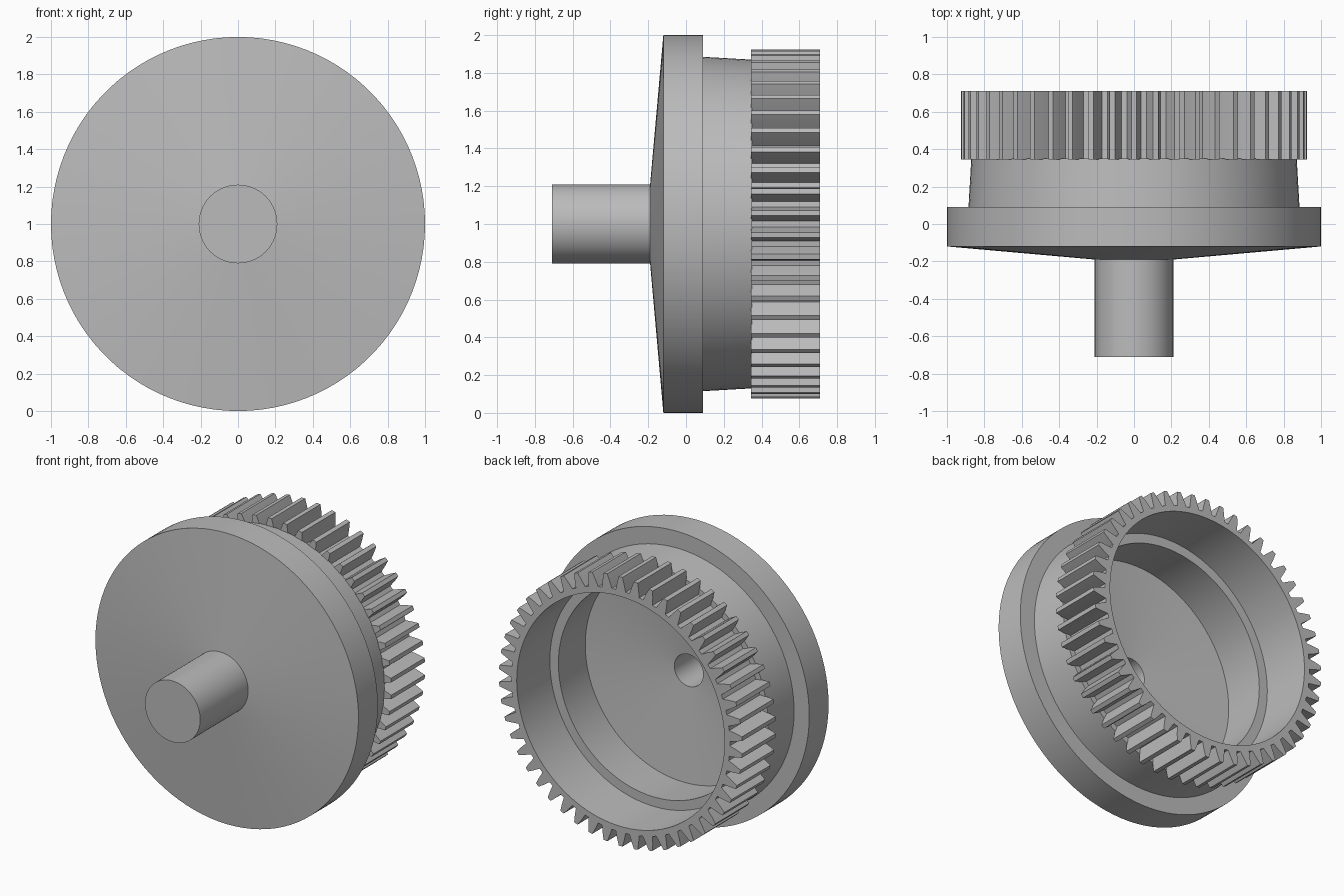
import bpy, bmesh
from math import radians, sin, cos, tau
from mathutils import Vector, Matrix

cube = bpy.data.objects.get("Cube")
if cube:
    bpy.data.objects.remove(cube)

grey = bpy.data.materials.new("plain grey")
grey.use_nodes = True
color = (0.5, 0.5, 0.5, 1)
grey.diffuse_color = color
grey.node_tree.nodes["Principled BSDF"].inputs["Base Color"].default_value = color

SEGMENTS = 100
TEETH = 50


def finish(bm, name, angle):
    """Turn a bmesh built around the y axis into a shaded object at axle height."""
    bmesh.ops.remove_doubles(bm, verts=bm.verts, dist=1e-4)
    bmesh.ops.recalc_face_normals(bm, faces=bm.faces)
    mesh = bpy.data.meshes.new(name)
    bm.to_mesh(mesh)
    bm.free()
    mesh.materials.append(grey)
    obj = bpy.data.objects.new(name, mesh)
    obj.location.z = 1
    bpy.context.collection.objects.link(obj)
    bpy.ops.object.select_all(action='DESELECT')
    obj.select_set(True)
    bpy.context.view_layer.objects.active = obj
    bpy.ops.object.shade_smooth_by_angle(angle=radians(angle))
    return obj


def lathe(name, profile):
    """Spin (radius, y) points around the y axis."""
    bm = bmesh.new()
    verts = [bm.verts.new((r, y, 0)) for r, y in profile]
    edges = [bm.edges.new(pair) for pair in zip(verts, verts[1:])]
    bmesh.ops.spin(bm, geom=verts + edges, cent=(0, 0, 0), axis=(0, 1, 0),
                   angle=tau, steps=SEGMENTS, use_duplicate=False)
    return finish(bm, name, 30)


# Shaft, dished flange, tapered collar and hollow interior in one turned solid
lathe("turned_body", [
    (0, -0.71), (0.21, -0.71), (0.21, -0.19),       # shaft
    (1.0, -0.12), (1.0, 0.09),                      # flange
    (0.885, 0.09), (0.87, 0.35),                    # collar outside
    (0.725, 0.35), (0.745, 0.03),                   # ledge and cavity wall
    (0.11, -0.03), (0.11, -0.55), (0, -0.55),       # floor and blind bore
])

# Toothed ring: one tooth sector is repeated around the axis
FRONT, BACK = 0.345, 0.71
INNER = 0.79
pitch = tau / TEETH
outline = [(0.83, -0.5), (0.83, -0.36), (0.88, -0.24), (0.925, -0.12),
           (0.925, 0.12), (0.88, 0.24), (0.83, 0.36), (0.83, 0.5)]

bm = bmesh.new()


def point(r, angle, y):
    return bm.verts.new((r * sin(angle), y, r * cos(angle)))


for tooth in range(TEETH):
    for (r1, f1), (r2, f2) in zip(outline, outline[1:]):
        a1, a2 = (tooth + f1) * pitch, (tooth + f2) * pitch
        # Corners run inner to outer at the front, then the back
        f = [point(r, a, FRONT) for r, a in ((INNER, a1), (r1, a1), (r2, a2), (INNER, a2))]
        b = [point(r, a, BACK) for r, a in ((INNER, a1), (r1, a1), (r2, a2), (INNER, a2))]
        bm.faces.new(f)
        bm.faces.new(b[::-1])
        bm.faces.new((f[1], b[1], b[2], f[2]))
        bm.faces.new((f[3], b[3], b[0], f[0]))
finish(bm, "gear_ring", 20)
